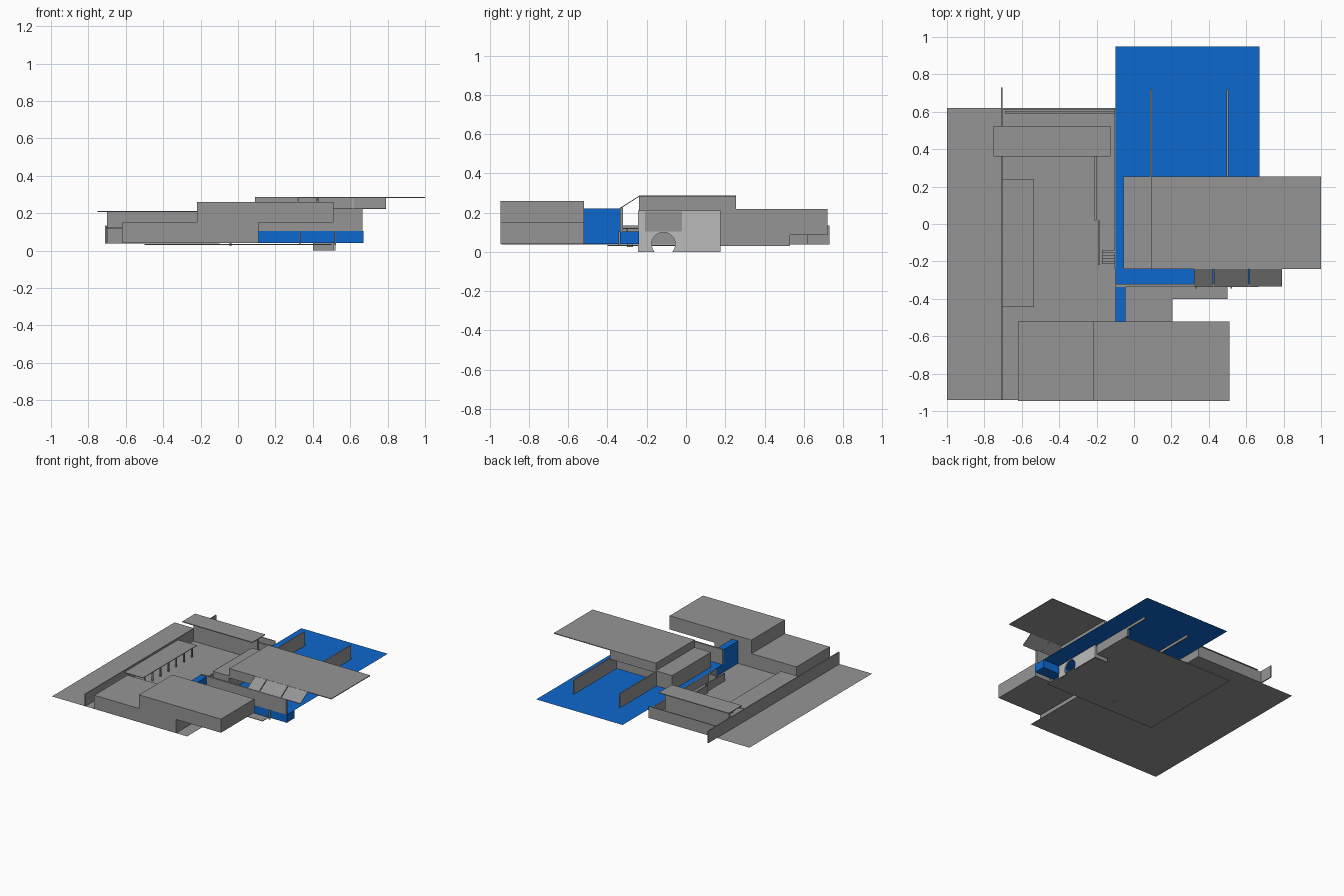
import bpy, math

def mat(name, c):
    m = bpy.data.materials.new(name)
    m.diffuse_color = (*c, 1)
    return m

GREY = mat("warm_grey", (0.30, 0.30, 0.30))
LIGHT = mat("light_grey", (0.50, 0.50, 0.50))
BLUE = mat("blue", (0.004, 0.14, 0.62))

def mesh(name, verts, faces, m):
    me = bpy.data.meshes.new(name)
    me.from_pydata(verts, [], faces)
    me.materials.append(m)
    ob = bpy.data.objects.new(name, me)
    bpy.context.collection.objects.link(ob)
    return ob

def box(name, x0, x1, y0, y1, z0, z1, m=GREY):
    v = [(x, y, z) for z in (z0, z1) for y in (y0, y1) for x in (x0, x1)]
    f = [(0, 2, 3, 1), (4, 5, 7, 6), (0, 1, 5, 4), (2, 6, 7, 3), (0, 4, 6, 2), (1, 3, 7, 5)]
    return mesh(name, v, f, m)

def sheet(name, x0, x1, y0, y1, z, m=GREY):
    return mesh(name, [(x0, y0, z), (x1, y0, z), (x1, y1, z), (x0, y1, z)], [(0, 1, 2, 3)], m)

def extrude_x(name, prof, x0, x1, m=GREY):
    n = len(prof)
    v = [(x, y, z) for x in (x0, x1) for y, z in prof]
    f = [tuple(range(n))[::-1], tuple(range(n, 2 * n))]
    f += [(i, (i + 1) % n, n + (i + 1) % n, n + i) for i in range(n)]
    return mesh(name, v, f, m)

# Ground, foundation and raised blue terrace
sheet("ground", -1.0, -0.1, -0.94, 0.62, 0.037)
sheet("ground_front", -0.1, 0.205, -0.94, -0.335, 0.037)
box("foundation", -0.5, 0.5, -0.40, 0.50, 0.03, 0.034)
sheet("terrace", -0.1, 0.67, -0.24, 0.95, 0.105, BLUE)
box("front_plinth", -0.1, 0.67, -0.335, -0.24, 0.04, 0.105, BLUE)
box("blue_link", -0.1, -0.045, -0.52, -0.335, 0.04, 0.22, BLUE)

# Two stacked front volumes
box("lower_block", -0.62, 0.11, -0.945, -0.52, 0.04, 0.15)
box("upper_block", -0.22, 0.51, -0.945, -0.52, 0.15, 0.26)

# Pavilion: roof, clerestory, low roof and walls
box("main_roof", 0.09, 1.0, -0.24, 0.255, 0.28, 0.286)
box("clerestory", 0.09, 0.50, -0.24, 0.255, 0.21, 0.28)
box("low_wing", -0.055, 0.09, -0.24, 0.255, 0.105, 0.225)
box("front_parapet", -0.1, 0.665, -0.337, -0.322, 0.105, 0.225)
box("back_wall", 0.09, 0.50, 0.165, 0.175, 0.105, 0.21)
for x in (0.09, 0.50):
    box("garden_wall", x - 0.005, x + 0.005, 0.175, 0.72, 0.085, 0.218)
box("foundation_wall", 0.495, 0.505, 0.175, 0.53, 0.03, 0.1)
box("return_wall", 0.40, 0.51, 0.165, 0.172, 0.0, 0.1)

# Pale end wall with a round-headed opening, and its window
a0 = math.asin(0.04 / 0.06)
arc = [(-0.115 + 0.06 * math.cos(t), 0.04 + 0.06 * math.sin(t))
       for t in [math.pi + a0 - (math.pi + 2 * a0) * i / 16 for i in range(17)]]
arc[0], arc[-1] = (arc[0][0], 0.0), (arc[-1][0], 0.0)
extrude_x("arched_wall", [(-0.245, 0.0)] + arc + [(0.175, 0.0), (0.175, 0.1), (-0.245, 0.1)],
          0.51, 0.52, LIGHT)
box("upper_end_wall", 0.51, 0.52, -0.245, 0.175, 0.1, 0.21, LIGHT)
box("end_window", 0.52, 0.524, -0.21, -0.02, 0.105, 0.205)

# Sloping sunshades along the front eave
for x0, x1 in ((0.32, 0.422), (0.427, 0.612), (0.617, 0.79)):
    extrude_x("sunshade", [(-0.24, 0.28), (-0.24, 0.285), (-0.333, 0.226), (-0.333, 0.221)], x0, x1)

# Small front posts
for x in (0.33, 0.52):
    box("front_post", x - 0.005, x + 0.005, -0.345, -0.335, 0.03, 0.105)
box("side_post", -0.045, -0.035, -0.30, -0.27, 0.025, 0.075)

# Courtyard walls
box("long_wall", -0.71, -0.702, -0.94, 0.73, 0.037, 0.135)
box("rear_wall", -0.702, -0.1, 0.612, 0.62, 0.037, 0.13)
box("rear_bench", -0.69, -0.1, 0.59, 0.605, 0.037, 0.09)
box("court_wall_a", -0.21, -0.2, 0.02, 0.36, 0.037, 0.1)
box("court_wall_b", -0.192, -0.183, -0.22, 0.02, 0.037, 0.1)
box("terrace_edge", -0.104, -0.098, -0.24, 0.62, 0.037, 0.103)

# Rear canopy on its spine wall
box("canopy", -0.75, -0.125, 0.36, 0.525, 0.205, 0.211)
box("canopy_wall", -0.70, -0.13, 0.435, 0.45, 0.037, 0.205)

# Pergola with a row of posts
box("pergola_roof", -0.702, -0.535, -0.445, 0.24, 0.117, 0.122)
for i in range(7):
    y = -0.40 + i * 0.1
    box("pergola_post", -0.556, -0.546, y - 0.005, y + 0.005, 0.037, 0.117)

# Steps up to the terrace
for i in range(5):
    box("step", -0.17, -0.1, -0.215 + i * 0.015, -0.20 + i * 0.015, 0.037, 0.052 + i * 0.012)
